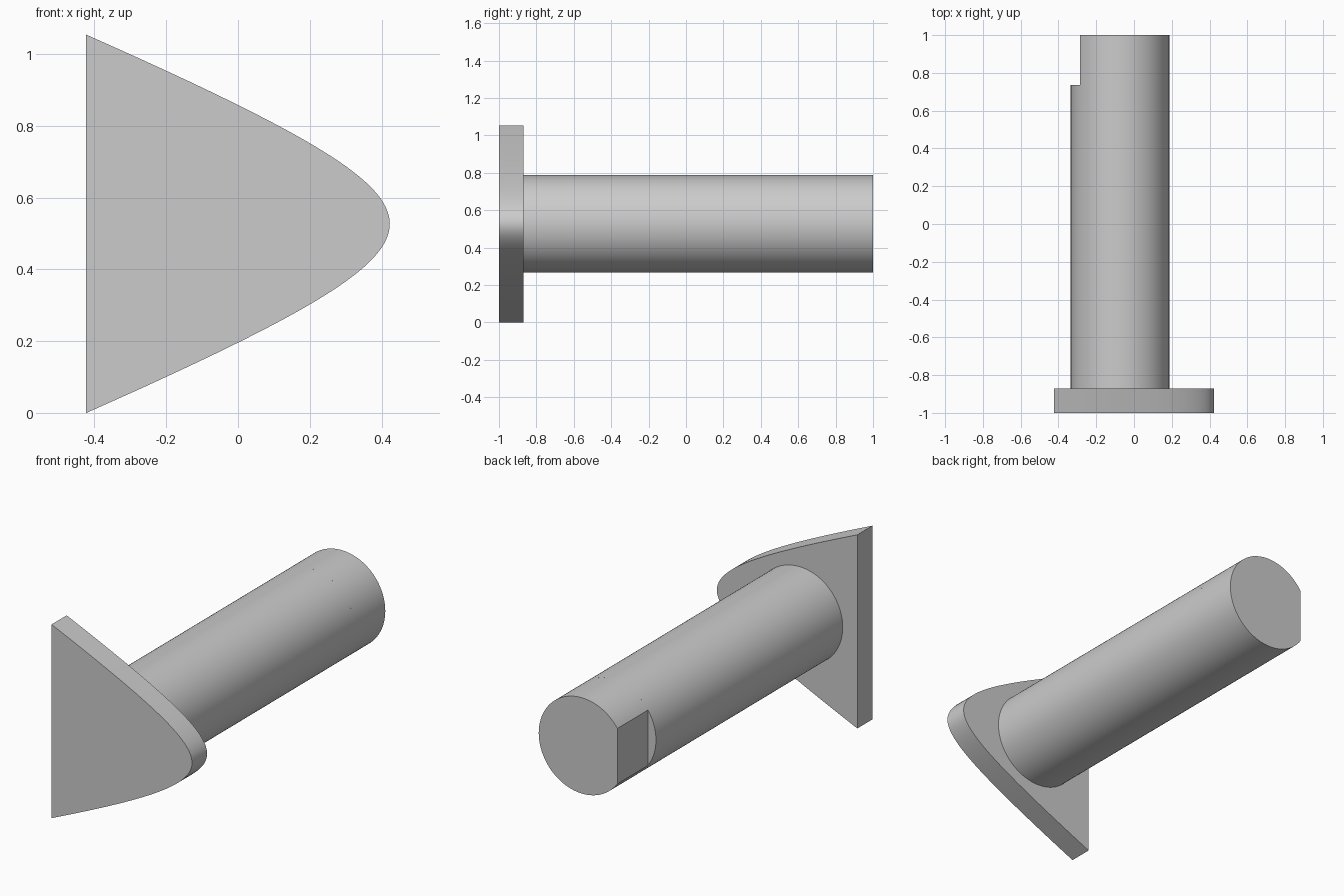
import bpy, bmesh, math

cube = bpy.data.objects.get("Cube")
if cube:
    bpy.data.objects.remove(cube, do_unlink=True)

grey = bpy.data.materials.new("plain grey")
grey.use_nodes = True
colour = (0.6, 0.6, 0.6, 1)
grey.diffuse_color = colour
grey.node_tree.nodes["Principled BSDF"].inputs["Base Color"].default_value = colour

MID_Z = 0.527


def extrude_profile(name, points, y0, y1):
    """Extrude a closed (x, z) outline along y into a solid with smooth curved sides."""
    bm = bmesh.new()
    face = bm.faces.new([bm.verts.new((x, y0, z)) for x, z in points])
    result = bmesh.ops.extrude_face_region(bm, geom=[face])
    moved = [v for v in result["geom"] if isinstance(v, bmesh.types.BMVert)]
    bmesh.ops.translate(bm, verts=moved, vec=(0, y1 - y0, 0))
    bmesh.ops.recalc_face_normals(bm, faces=bm.faces)
    mesh = bpy.data.meshes.new(name)
    bm.to_mesh(mesh)
    bm.free()
    mesh.materials.append(grey)
    obj = bpy.data.objects.new(name, mesh)
    bpy.context.collection.objects.link(obj)
    bpy.ops.object.select_all(action="DESELECT")
    obj.select_set(True)
    bpy.context.view_layer.objects.active = obj
    bpy.ops.object.shade_smooth_by_angle(angle=math.radians(25))
    return obj


# Head plate: hyperbolic outline with a straight edge on the -x side
TIP_X, LENGTH, STEPS = 0.423, 0.846, 48
outline = []
for i in range(-STEPS, STEPS + 1):
    t = LENGTH * (i / STEPS) ** 2
    half = math.sqrt(0.19 * t + 0.1638 * t * t)
    outline.append((TIP_X - t, MID_Z + math.copysign(half, i)))
extrude_profile("head_plate", outline, -1, -0.87)

# Round shaft, with a flat cut into the -x side near its free end
SHAFT_X, RADIUS, FLAT_X, STEP_Y = -0.074, 0.261, -0.287, 0.737


def arc(start, end, count):
    return [(SHAFT_X + RADIUS * math.cos(a), MID_Z + RADIUS * math.sin(a))
            for a in (start + (end - start) * i / count for i in range(count + 1))]


cut = math.acos((FLAT_X - SHAFT_X) / RADIUS)
extrude_profile("shaft", arc(-math.pi, math.pi, 96)[:-1], -0.87, STEP_Y)
extrude_profile("shaft_flatted_end", arc(-cut, cut, 80), STEP_Y, 1)
